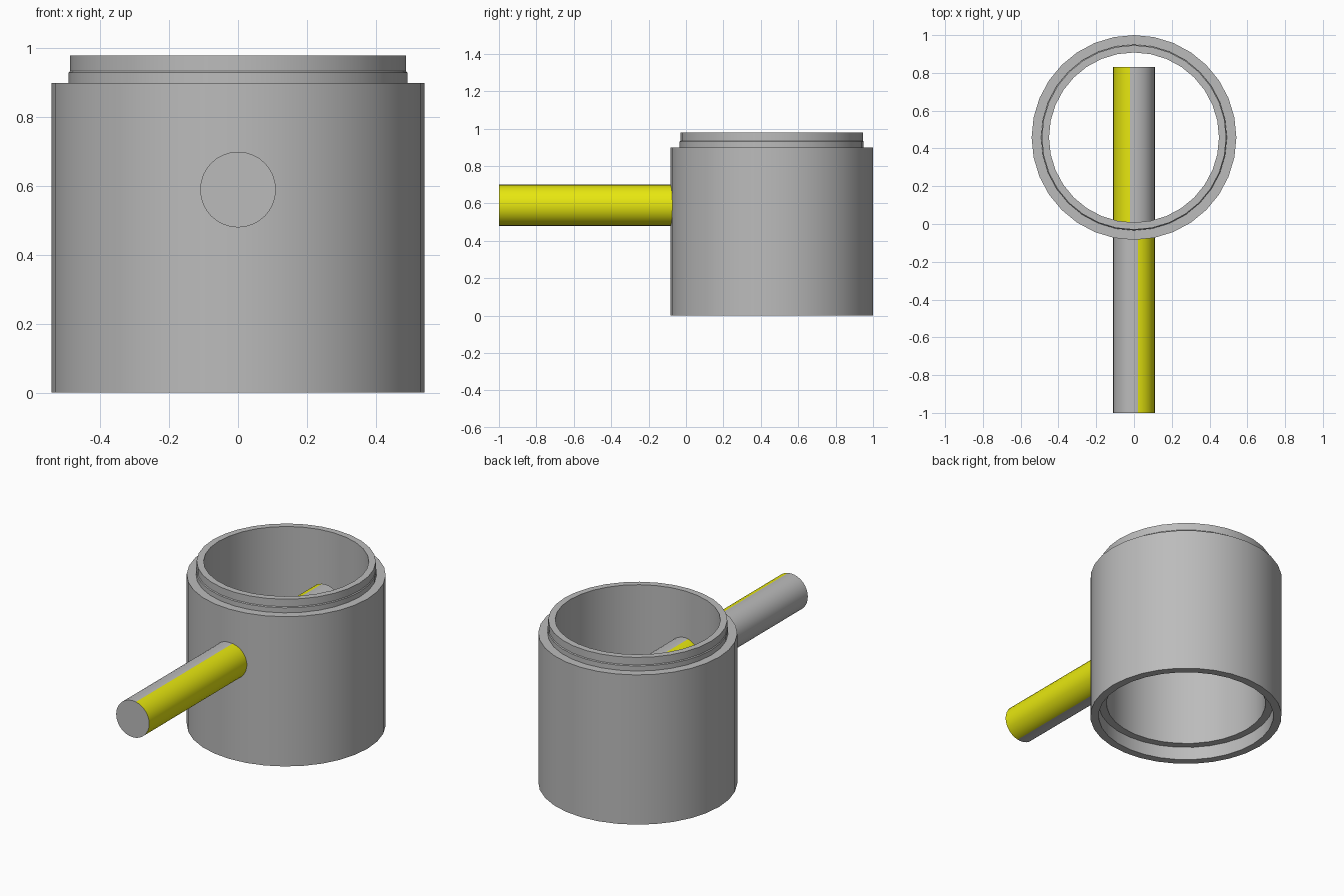
import bpy, bmesh, math
from mathutils import Matrix

if "Cube" in bpy.data.objects:
    bpy.data.objects.remove(bpy.data.objects["Cube"])

SIDES = 32


def material(name, rgb):
    mat = bpy.data.materials.new(name)
    mat.use_nodes = True
    mat.diffuse_color = (*rgb, 1)
    mat.node_tree.nodes["Principled BSDF"].inputs["Base Color"].default_value = (*rgb, 1)
    return mat


grey = material("grey", (0.5, 0.5, 0.5))
yellow = material("yellow", (0.8, 0.8, 0.005))


def finish(bm, name, mats):
    bmesh.ops.recalc_face_normals(bm, faces=bm.faces)
    mesh = bpy.data.meshes.new(name)
    bm.to_mesh(mesh)
    bm.free()
    for mat in mats:
        mesh.materials.append(mat)
    obj = bpy.data.objects.new(name, mesh)
    bpy.context.collection.objects.link(obj)
    bpy.ops.object.select_all(action="DESELECT")
    obj.select_set(True)
    bpy.context.view_layer.objects.active = obj
    bpy.ops.object.shade_smooth_by_angle(angle=math.radians(35))
    return obj


def lathe(name, profile, y, mats):
    # Closed radius/height profile revolved round a vertical axis
    bm = bmesh.new()
    verts = [bm.verts.new((r, 0, z)) for r, z in profile]
    edges = [bm.edges.new((a, b)) for a, b in zip(verts, verts[1:] + verts[:1])]
    bmesh.ops.spin(bm, geom=verts + edges, cent=(0, 0, 0), axis=(0, 0, 1),
                   angle=math.tau, steps=SIDES, use_merge=True)
    bmesh.ops.remove_doubles(bm, verts=bm.verts, dist=1e-4)
    bmesh.ops.translate(bm, verts=bm.verts, vec=(0, y, 0))
    return finish(bm, name, mats)


# Open sleeve with a stepped lip on top and a matching socket underneath
lathe("sleeve", [(0.45, 0.08), (0.495, 0.08), (0.495, 0), (0.542, 0), (0.542, 0.9),
                 (0.492, 0.9), (0.492, 0.93), (0.488, 0.935), (0.488, 0.98), (0.45, 0.98)],
      0.458, [grey])

# Rod through the front wall, its colours swapping sides where it enters
START, ENTRY, END = -1.0, 0.0, 0.83
RADIUS, HEIGHT = 0.11, 0.59
bm = bmesh.new()
bmesh.ops.create_cone(bm, cap_ends=True, segments=SIDES, radius1=RADIUS, radius2=RADIUS,
                      depth=END - START,
                      matrix=Matrix.Translation((0, (START + END) / 2, HEIGHT))
                      @ Matrix.Rotation(math.pi / 2, 4, "X"))
bmesh.ops.bisect_plane(bm, geom=bm.verts[:] + bm.edges[:] + bm.faces[:],
                       plane_co=(0, ENTRY, 0), plane_no=(0, 1, 0))
for face in bm.faces:
    c = face.calc_center_median()
    outward = c.x if c.y < ENTRY else -c.x
    on_side = START + 0.01 < c.y < END - 0.01
    face.material_index = int(on_side and outward > 0.02)
finish(bm, "rod", [grey, yellow])
